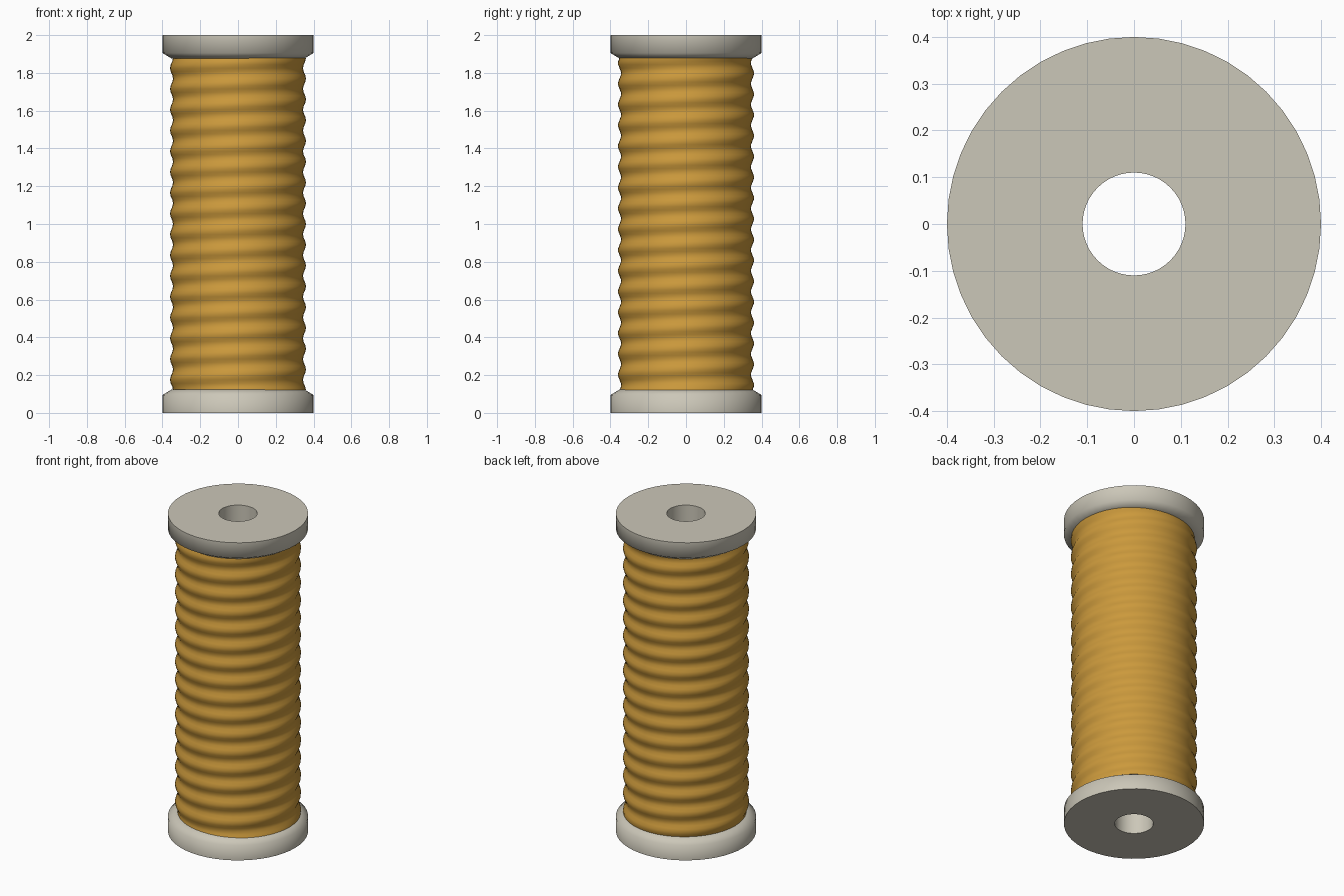
import bpy, math

if "Cube" in bpy.data.objects:
    bpy.data.objects.remove(bpy.data.objects["Cube"])

SEG = 48          # sides around the spool
TURNS = 16        # windings of thread
STEPS = 6         # rows per winding
Z0, Z1 = 0.12, 1.88


def material(name, rgb):
    m = bpy.data.materials.new(name)
    m.diffuse_color = (*rgb, 1)
    m.use_nodes = True
    m.node_tree.nodes["Principled BSDF"].inputs["Base Color"].default_value = m.diffuse_color
    return m


def build(name, verts, faces, mat, angle):
    me = bpy.data.meshes.new(name)
    me.from_pydata(verts, [], faces)
    me.materials.append(mat)
    ob = bpy.data.objects.new(name, me)
    bpy.context.collection.objects.link(ob)
    bpy.ops.object.select_all(action='DESELECT')
    ob.select_set(True)
    bpy.context.view_layer.objects.active = ob
    bpy.ops.object.shade_smooth_by_angle(angle=math.radians(angle))
    return ob


def tube(name, rows, radius, mat, angle, closed=False):
    """Rows of rings; radius(row, turn fraction) -> (r, z)."""
    verts = []
    for i in range(rows):
        for j in range(SEG):
            a = 2 * math.pi * j / SEG
            r, z = radius(i, j / SEG)
            verts.append((r * math.cos(a), r * math.sin(a), z))
    faces = []
    for i in range(rows if closed else rows - 1):
        k = (i + 1) % rows
        for j in range(SEG):
            n = (j + 1) % SEG
            faces.append((i * SEG + j, i * SEG + n, k * SEG + n, k * SEG + j))
    return build(name, verts, faces, mat, angle)


bone = material("bone_plastic", (0.60, 0.57, 0.48))
gold = material("gold_thread", (0.60, 0.32, 0.045))

# Spool: two chamfered flanges on a hollow core, lathed as one closed profile
half = [(0.11, 0), (0.40, 0), (0.40, 0.095), (0.35, 0.125), (0.30, 0.125)]
profile = half + [(r, 2 - z) for r, z in reversed(half)]
tube("spool", len(profile), lambda i, f: profile[i], bone, 65, closed=True)

# Thread: a sleeve whose radius ripples along a helix
rows = TURNS * STEPS + 1


def ripple(i, f):
    r = 0.352 + 0.008 * math.cos(2 * math.pi * (i / STEPS - f))
    return r, Z0 + (Z1 - Z0) * i / (rows - 1)


tube("thread", rows, ripple, gold, 60)
